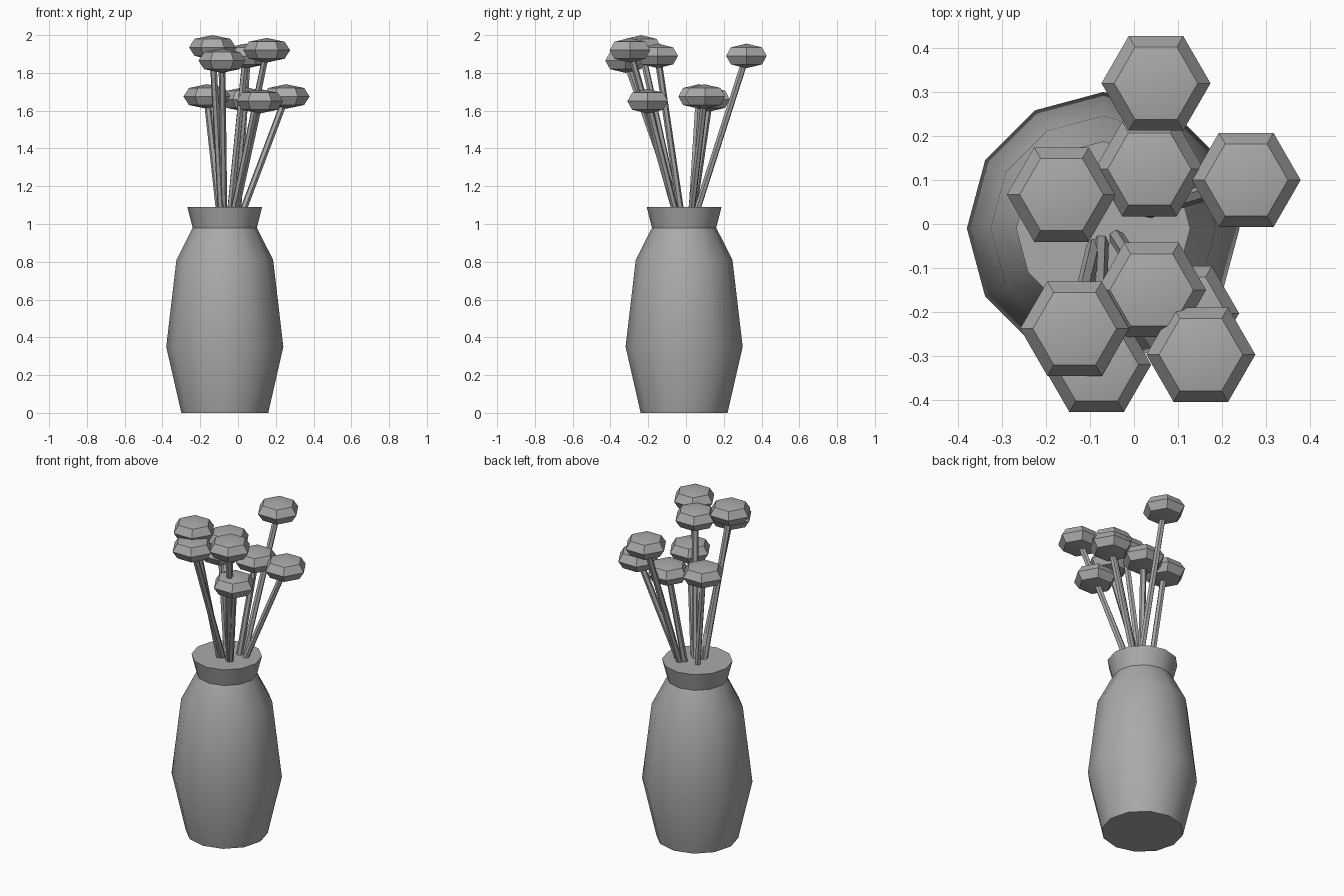
import bpy, math
from mathutils import Vector

if "Cube" in bpy.data.objects:
    bpy.data.objects.remove(bpy.data.objects["Cube"])

grey = bpy.data.materials.new("plain grey")
grey.diffuse_color = (0.4, 0.4, 0.4, 1)
grey.use_nodes = True
grey.node_tree.nodes["Principled BSDF"].inputs["Base Color"].default_value = grey.diffuse_color


def lathe(name, profile, sides, base=(0, 0, 0), axis=(0, 0, 1), angle=35):
    """Turn (radius, height) points round an axis; zero radius makes a pole."""
    verts, rings, faces = [], [], []
    for r, z in profile:
        n = 1 if r == 0 else sides
        rings.append([len(verts) + i for i in range(n)])
        for i in range(n):
            a = 2 * math.pi * i / sides
            verts.append((r * math.cos(a), r * math.sin(a), z))
    for lo, hi in zip(rings, rings[1:]):
        for i in range(sides):
            j = (i + 1) % sides
            if len(lo) == 1:
                faces.append((lo[0], hi[j], hi[i]))
            elif len(hi) == 1:
                faces.append((lo[i], lo[j], hi[0]))
            else:
                faces.append((lo[i], lo[j], hi[j], hi[i]))
    # flat caps on open ends
    if len(rings[0]) > 1:
        faces.append(tuple(reversed(rings[0])))
    if len(rings[-1]) > 1:
        faces.append(tuple(rings[-1]))
    mesh = bpy.data.meshes.new(name)
    mesh.from_pydata(verts, [], faces)
    mesh.materials.append(grey)
    ob = bpy.data.objects.new(name, mesh)
    bpy.context.collection.objects.link(ob)
    ob.location = base
    ob.rotation_euler = Vector(axis).to_track_quat('Z', 'Y').to_euler()
    bpy.ops.object.select_all(action='DESELECT')
    ob.select_set(True)
    bpy.context.view_layer.objects.active = ob
    bpy.ops.object.shade_smooth_by_angle(angle=math.radians(angle))
    return ob


# twelve-sided vase, closed at the rim
lathe("vase", [(0.23, 0), (0.31, 0.35), (0.256, 0.81), (0.17, 0.98), (0.198, 1.09)],
      12, (-0.07, -0.01, 0))

# flowers: (stem foot x, y), (head x, y, z)
flowers = [
    ((0.00, 0.06), (0.05, 0.32, 1.89)),
    ((0.03, 0.03), (0.255, 0.10, 1.675)),
    ((-0.02, 0.04), (0.035, 0.125, 1.66)),
    ((-0.10, 0.03), (-0.165, 0.067, 1.675)),
    ((-0.04, -0.03), (0.04, -0.15, 1.89)),
    ((-0.09, -0.05), (-0.135, -0.238, 1.935)),
    ((-0.075, -0.04), (-0.085, -0.32, 1.865)),
    ((-0.02, -0.06), (0.152, -0.297, 1.92)),
    ((-0.01, -0.06), (0.115, -0.203, 1.65)),
]
for k, (foot, top) in enumerate(flowers, 1):
    # stem leaning from the vase mouth to the head
    start, head = Vector((*foot, 1.08)), Vector(top)
    d = head - start
    lathe(f"stem_{k}", [(0.018, 0), (0.018, d.length)], 6, start, d)
    # flattened six-sided flower head
    lathe(f"flower_head_{k}",
          [(0, -0.065), (0.095, -0.045), (0.124, 0), (0.095, 0.045), (0, 0.065)],
          6, head, angle=30)
